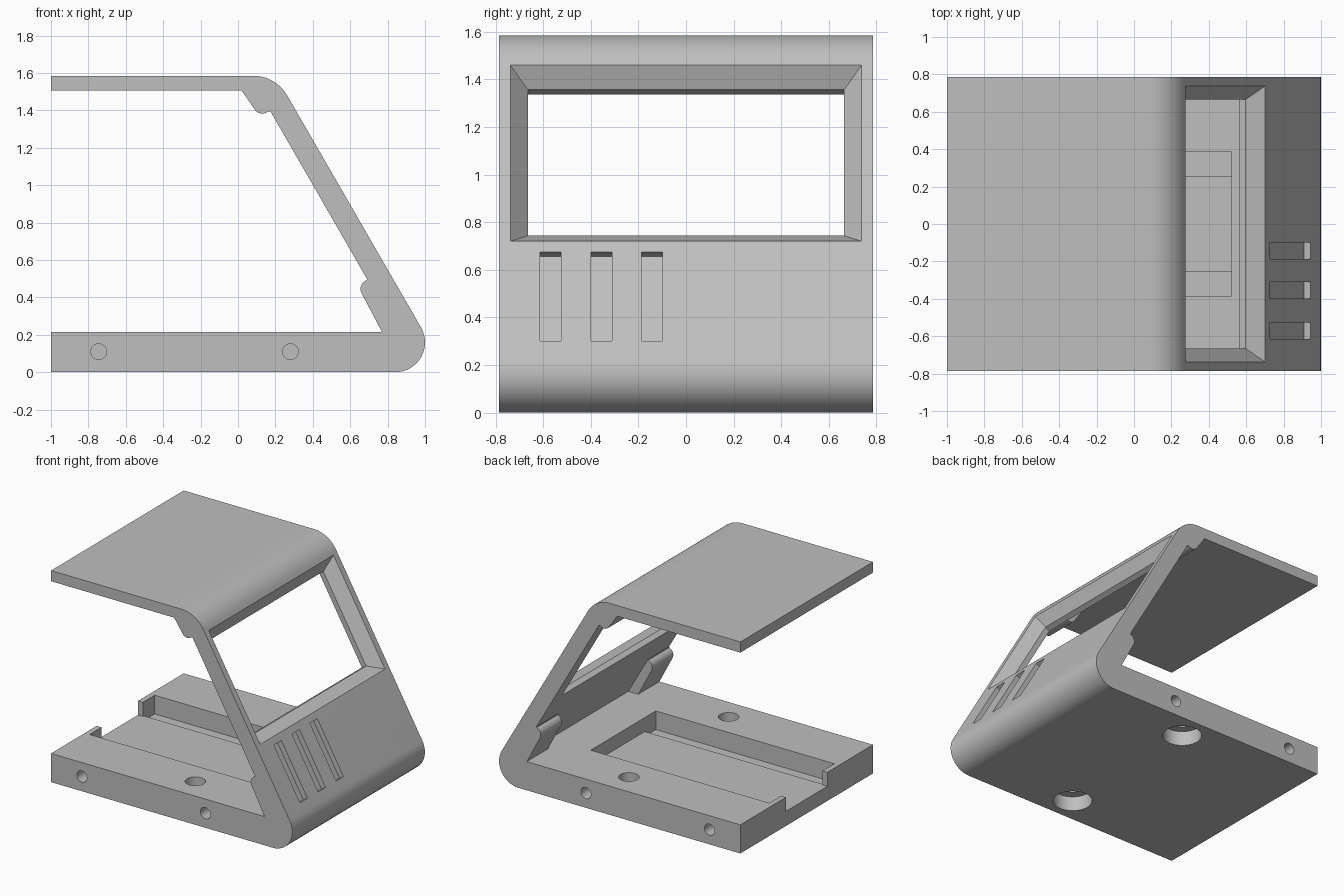
import bpy, bmesh
from math import cos, sin, radians
from mathutils import Vector, Matrix

if "Cube" in bpy.data.objects:
    bpy.data.objects.remove(bpy.data.objects["Cube"], do_unlink=True)

W = 0.785                                  # half width of the stand
SLOPE = Vector((-0.5, 0, 0.866))           # direction up the sloping front
NORMAL = Vector((0.866, 0, 0.5))           # outward from the sloping front
FOOT = Vector((0.979, 0, 0.24))            # where the slope leaves the lower round

grey = bpy.data.materials.new("plain_grey")
grey.use_nodes = True
grey.diffuse_color = (0.52, 0.52, 0.52, 1)
grey.node_tree.nodes["Principled BSDF"].inputs["Base Color"].default_value = grey.diffuse_color


def arc(cx, cz, r, a0, a1, n=14):
    angles = [radians(a0 + (a1 - a0) * i / n) for i in range(n + 1)]
    return [(cx + r * cos(a), cz + r * sin(a)) for a in angles]


def finish(name, bm):
    bmesh.ops.recalc_face_normals(bm, faces=bm.faces)
    mesh = bpy.data.meshes.new(name)
    bm.to_mesh(mesh)
    bm.free()
    mesh.materials.append(grey)
    ob = bpy.data.objects.new(name, mesh)
    bpy.context.collection.objects.link(ob)
    return ob


def loft(name, rings):
    """Closed solid through a list of matching rings."""
    bm = bmesh.new()
    loops = [[bm.verts.new(p) for p in ring] for ring in rings]
    for a, b in zip(loops, loops[1:]):
        for i in range(len(a)):
            j = (i + 1) % len(a)
            bm.faces.new((a[i], a[j], b[j], b[i]))
    bm.faces.new(loops[0])
    bm.faces.new(loops[-1])
    return finish(name, bm)


def prism(name, profile, y0, y1):
    return loft(name, [[(x, y, z) for x, z in profile] for y in (y0, y1)])


def box(name, x0, x1, y0, y1, z0, z1):
    return prism(name, [(x0, z0), (x1, z0), (x1, z1), (x0, z1)], y0, y1)


def cylinder(name, loc, r, depth, along_y=False):
    bm = bmesh.new()
    turn = Matrix.Rotation(radians(90 if along_y else 0), 4, 'X')
    bmesh.ops.create_cone(bm, cap_ends=True, segments=40, radius1=r, radius2=r,
                          depth=depth, matrix=Matrix.Translation(loc) @ turn)
    return finish(name, bm)


def slope_ring(z0, z1, y0, y1, depth, inset):
    """Rectangle parallel to the sloping front, sunk by depth."""
    s0 = (z0 - FOOT.z) / SLOPE.z + inset
    s1 = (z1 - FOOT.z) / SLOPE.z - inset
    corners = [(s0, y0 + inset), (s0, y1 - inset), (s1, y1 - inset), (s1, y0 + inset)]
    return [FOOT + SLOPE * s - NORMAL * depth + Vector((0, y, 0)) for s, y in corners]


def combine(target, tool, operation):
    mod = target.modifiers.new("shape", 'BOOLEAN')
    mod.operation = operation
    mod.solver = 'EXACT'
    mod.object = tool
    bpy.context.view_layer.objects.active = target
    bpy.ops.object.modifier_apply(modifier=mod.name)
    bpy.data.objects.remove(tool, do_unlink=True)


# Bent shell: base slab, sloping front and roof in one profile
shell = [(-1, 0)] + arc(0.84, 0.16, 0.16, -90, 30) + arc(0.081, 1.375, 0.21, 30, 90)
shell += [(-1, 1.585), (-1, 1.505), (0.11, 1.505), (0.853, 0.215), (-1, 0.215)]
body = prism("stand_body", shell, -W, W)

# Rounded screen clips in the four inner corners
upper_clip = [(0.02, 1.52), (0.02, 1.505)] + arc(0.13, 1.433, 0.05, 205, 310)
upper_clip += [(0.18, 1.395), (0.2, 1.45), (0.12, 1.53)]
lower_clip = [(0.75, 0.5), (0.69, 0.5)] + arc(0.705, 0.445, 0.05, 110, 210)
lower_clip += [(0.77, 0.215), (0.77, 0.2), (0.9, 0.2)]
for side in (-1, 1):
    for profile in (upper_clip, lower_clip):
        clip = prism("screen_clip", profile, side * W, side * (W - 0.25))
        combine(body, clip, 'UNION')

cutters = []

# Screen window with a bevelled frame
steps = [(-0.05, 0), (0, 0), (0.08, 0.073), (0.16, 0.073)]
cutters.append(loft("window", [slope_ring(0.72, 1.46, -0.738, 0.738, d, i) for d, i in steps]))

# Three shallow button slots
for y in (-0.57, -0.355, -0.143):
    cutters.append(loft("slot", [slope_ring(0.3, 0.675, y - 0.044, y + 0.044, d, 0)
                                 for d in (-0.03, 0.04)]))

# Board tray with an open end and a deeper groove down each side
cutters.append(box("tray", -0.96, 0.52, -0.385, 0.385, 0.11, 0.3))
cutters.append(box("tray_opening", -1.1, -0.9, -0.245, 0.245, 0.11, 0.3))
for side in (-1, 1):
    cutters.append(box("groove", -0.96, 0.52, side * 0.255, side * 0.385, 0.075, 0.3))
    # Counterbored screw holes through the base
    cutters.append(cylinder("screw_hole", (0.06, side * 0.59, 0.12), 0.07, 0.4))
    cutters.append(cylinder("counterbore", (0.06, side * 0.59, 0), 0.135, 0.22))
    # Blind holes in the side edges
    for x in (-0.745, 0.28):
        cutters.append(cylinder("side_hole", (x, side * W, 0.11), 0.042, 0.4, True))

for cutter in cutters:
    combine(body, cutter, 'DIFFERENCE')

bpy.ops.object.select_all(action='DESELECT')
body.select_set(True)
bpy.context.view_layer.objects.active = body
bpy.ops.object.shade_smooth_by_angle(angle=radians(30))
